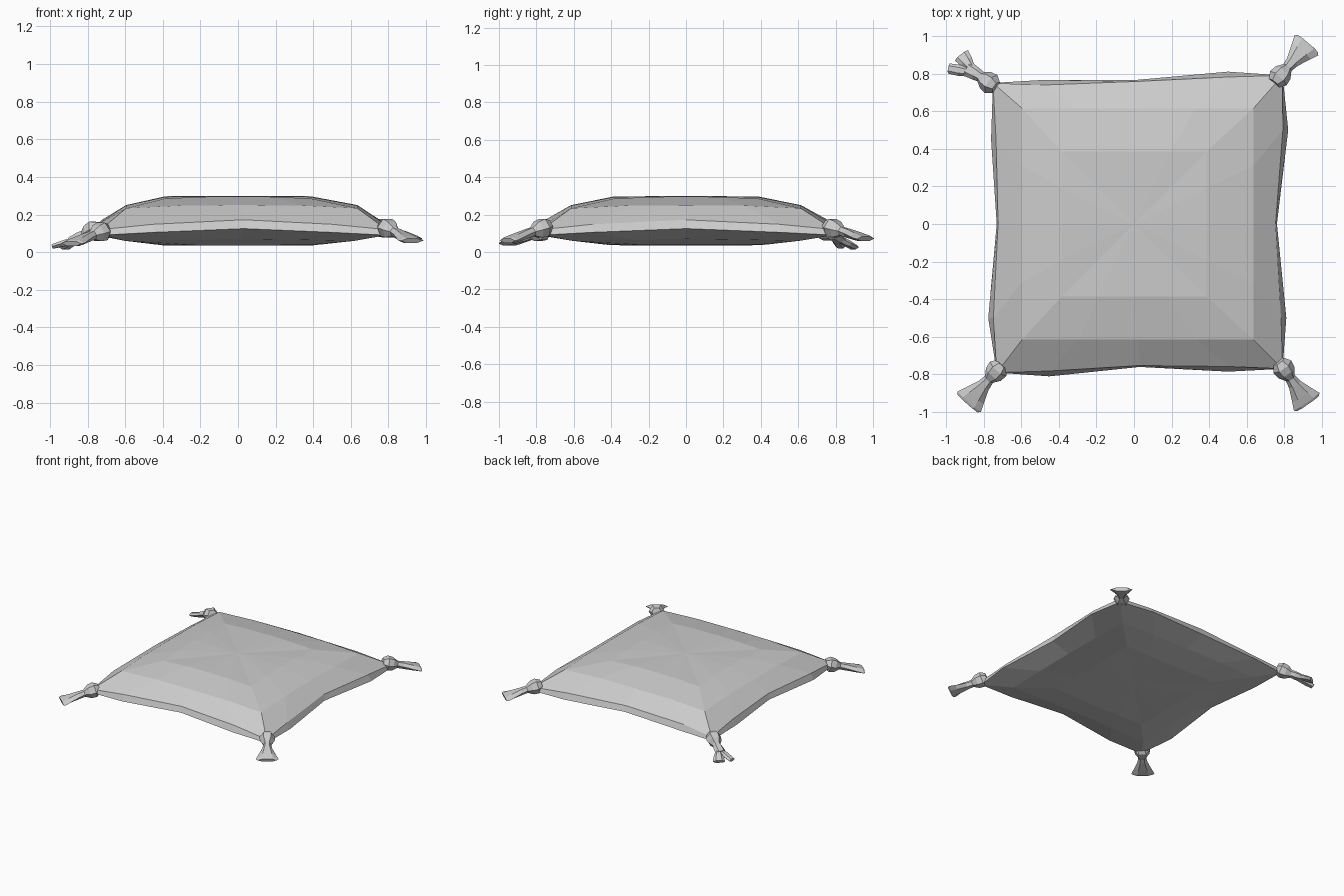
import bpy, bmesh, math
from mathutils import Vector

if "Cube" in bpy.data.objects:
    bpy.data.objects.remove(bpy.data.objects["Cube"], do_unlink=True)

grey = bpy.data.materials.new("soft grey cloth")
grey.use_nodes = True
grey.diffuse_color = (0.6, 0.6, 0.6, 1)
grey.node_tree.nodes["Principled BSDF"].inputs["Base Color"].default_value = (0.6, 0.6, 0.6, 1)


def finish(bm, name):
    bmesh.ops.recalc_face_normals(bm, faces=bm.faces)
    mesh = bpy.data.meshes.new(name)
    bm.to_mesh(mesh)
    bm.free()
    mesh.materials.append(grey)
    bpy.context.collection.objects.link(bpy.data.objects.new(name, mesh))


def bridge(bm, a, b):
    n = len(a)
    for i in range(n):
        bm.faces.new((a[i], a[(i + 1) % n], b[(i + 1) % n], b[i]))


def fan(bm, ring, z):
    tip = bm.verts.new((0, 0, z))
    for i in range(len(ring)):
        bm.faces.new((ring[i], ring[(i + 1) % len(ring)], tip))


def square_ring(bm, half, step, heights, shift=0.0):
    """Sixteen points around a square: corner, quarter, middle, quarter per side."""
    verts = []
    for side in range(4):
        c, s = round(math.cos(side * math.pi / 2)), round(math.sin(side * math.pi / 2))
        for i, t in enumerate((-half, -step, 0, step)):
            x, y = t, -half
            verts.append(bm.verts.new((c * x - s * y + shift, s * x + c * y, heights[i])))
    return verts


# Cushion: pinched seam between a domed top and a shallow underside
seam = [(-.73, -.79), (-.45, -.81), (.03, -.76), (.5, -.785),
        (.79, -.77), (.81, -.5), (.76, 0), (.82, .5),
        (.79, .79), (.5, .81), (0, .765), (-.5, .765),
        (-.75, .75), (-.76, .45), (-.73, 0), (-.775, -.5)]
rim_z = (.12, .148, .172, .148)
bm = bmesh.new()
upper, lower = [], []
for i, (x, y) in enumerate(seam):
    k = (1, .965, .99, .965)[i % 4]
    if i % 8 < 4:      # front and back sides pull in along y
        upper.append(bm.verts.new((x, y * k, rim_z[i % 4])))
    else:              # left and right sides pull in along x
        upper.append(bm.verts.new((x * k, y, rim_z[i % 4])))
    lower.append(bm.verts.new((x, y, (.09, .105, .125, .105)[i % 4])))
shoulder = square_ring(bm, .615, .31, (.233, .248, .25, .248), .02)
crown = square_ring(bm, .385, .19, (.285, .294, .297, .294))
belly = square_ring(bm, .61, .31, (.06, .066, .07, .066), .01)
base = square_ring(bm, .4, .2, (.04, .036, .036, .036))
for a, b in ((upper, lower), (upper, shoulder), (shoulder, crown), (lower, belly), (belly, base)):
    bridge(bm, a, b)
fan(bm, crown, .299)
fan(bm, base, .035)
finish(bm, "cushion")


def loft(name, start, end, sections, sides=6, axis=None):
    """Tube of flattened rings; each section is (fraction, half width, half thickness)."""
    start, end = Vector(start), Vector(end)
    d = (end - start).normalized()
    across = Vector((-d.y, d.x, 0)).normalized()
    if axis:
        across = Vector(axis).normalized()
    up = d.cross(across)
    bm = bmesh.new()
    rings = []
    for t, w, h in sections:
        p = start.lerp(end, t)
        angles = [2 * math.pi * i / sides for i in range(sides)]
        rings.append([bm.verts.new(p + across * w * math.cos(a) + up * h * math.sin(a))
                      for a in angles])
    for a, b in zip(rings, rings[1:]):
        bridge(bm, a, b)
    bm.faces.new(rings[0])
    bm.faces.new(rings[-1])
    finish(bm, name)


knot = [(0, .035, .035), (.3, .058, .055), (.65, .052, .05), (1, .026, .026)]
tail = [(0, .026, .026), (.3, .036, .026), (.7, .065, .022), (.93, .083, .018), (1, .07, .014)]

# Corner knots with flared tassels
corners = {
    "front_right": ((-.735, -.785, .105), (-.885, -.955, .045)),
    "front_left": ((.8, -.775, .125), (.925, -.955, .06)),
    "back_left": ((.78, .79, .125), (.925, .96, .07)),
    "back_right": ((-.775, .755, .11), (-.87, .82, .06)),
}
for name, (centre, tip) in corners.items():
    c, e = Vector(centre), Vector(tip)
    d = (e - c).normalized()
    loft(name + "_knot", c - d * .055, c + d * .06, knot)
    if name != "back_right":
        loft(name + "_tassel", c + d * .045, e, tail)

# Split tassel: a short stem dividing into two prongs
loft("split_tassel_stem", (-.8, .775, .1), (-.885, .825, .06),
     [(0, .026, .026), (.5, .036, .028), (1, .042, .022)])
prong = [(0, .022, .02), (.55, .03, .018), (1, .027, .014)]
loft("split_tassel_prong_outer", (-.865, .805, .065), (-.985, .827, .03), prong)
loft("split_tassel_prong_back", (-.865, .83, .065), (-.918, .897, .025),
     [(0, .022, .02), (.5, .036, .018), (1, .045, .014)])
